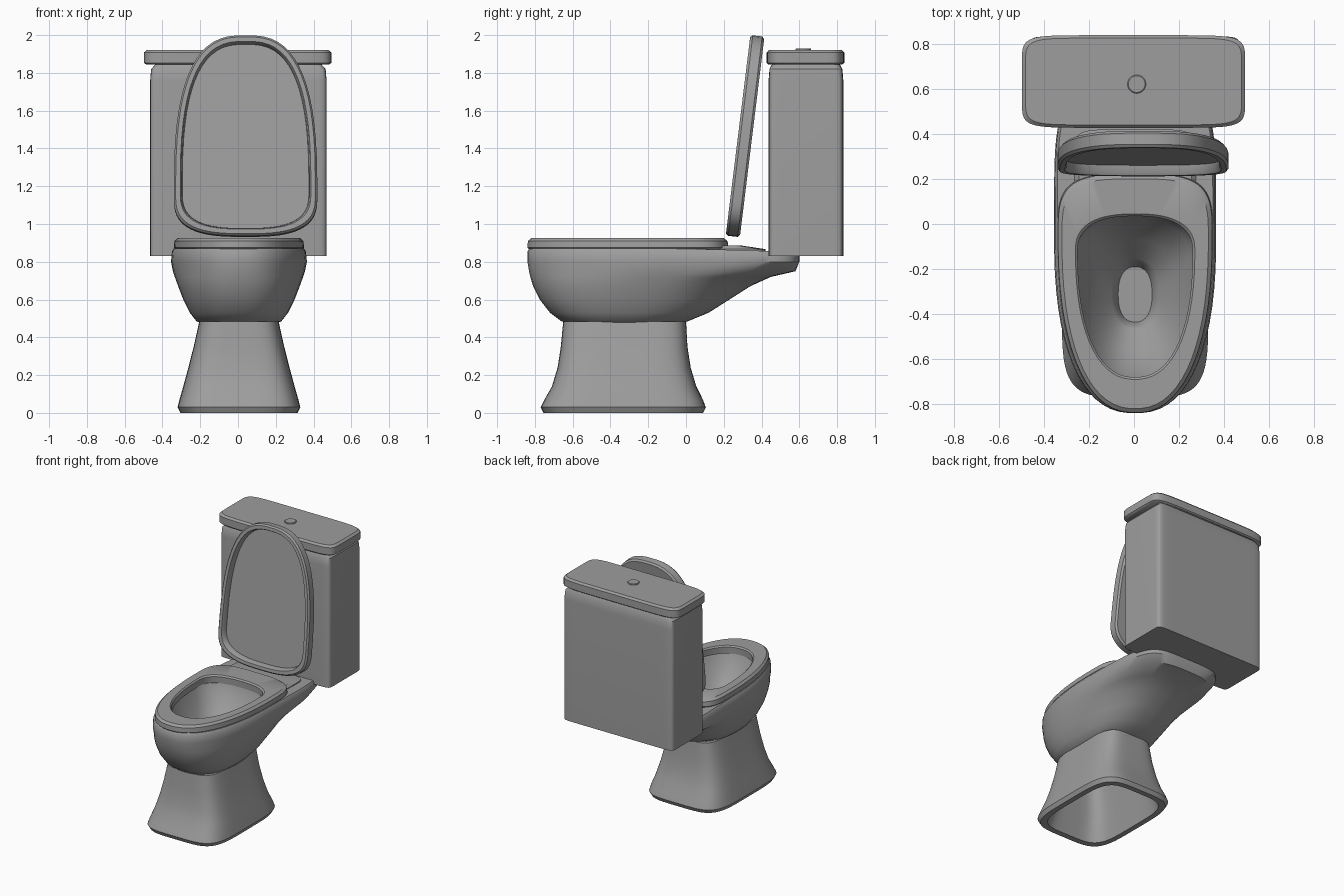
import bpy, bmesh, math
from mathutils import Matrix

if "Cube" in bpy.data.objects:
    bpy.data.objects.remove(bpy.data.objects["Cube"], do_unlink=True)

SEGMENTS = 64
GREY = (0.34, 0.34, 0.34, 1)
ceramic = bpy.data.materials.new("grey ceramic")
ceramic.use_nodes = True
ceramic.diffuse_color = GREY
ceramic.node_tree.nodes["Principled BSDF"].inputs["Base Color"].default_value = GREY


def power(value, n):
    return math.copysign(abs(value) ** (2 / n), value)


def ring(z, hw, y0, y1, f=0.5, n0=2.4, n1=2.4, cx=0.005):
    """Egg outline: widest at fraction f of its length, n0/n1 square off the ends."""
    yc = y0 + f * (y1 - y0)
    points = []
    for i in range(SEGMENTS):
        t = math.tau * (i + 0.5) / SEGMENTS
        c, s = math.cos(t), math.sin(t)
        n, length = (n1, y1 - yc) if s > 0 else (n0, yc - y0)
        points.append((cx + hw * power(c, n), yc + length * power(s, n), z))
    return points


def loft(name, rings, closed=False, matrix=None, angle=35):
    """Skin a stack of rings; cap both ends, or join them if closed."""
    bm = bmesh.new()
    loops = [[bm.verts.new(p) for p in r] for r in rings]
    pairs = list(zip(loops, loops[1:]))
    if closed:
        pairs.append((loops[-1], loops[0]))
    else:
        bm.faces.new(loops[0])
        bm.faces.new(loops[-1])
    for a, b in pairs:
        for i in range(SEGMENTS):
            j = (i + 1) % SEGMENTS
            bm.faces.new((a[i], a[j], b[j], b[i]))
    bmesh.ops.recalc_face_normals(bm, faces=bm.faces)
    if matrix:
        bm.transform(matrix)
    mesh = bpy.data.meshes.new(name)
    bm.to_mesh(mesh)
    bm.free()
    mesh.materials.append(ceramic)
    obj = bpy.data.objects.new(name, mesh)
    bpy.context.collection.objects.link(obj)
    bpy.ops.object.select_all(action="DESELECT")
    obj.select_set(True)
    bpy.context.view_layer.objects.active = obj
    bpy.ops.object.shade_smooth_by_angle(angle=math.radians(angle))
    return obj


# Hollow flared pedestal: inside wall, foot, then outside wall
foot = dict(n0=4.5, n1=4.5)
loft("pedestal", [
    ring(0.45, 0.16, -0.60, -0.06, **foot),
    ring(0.20, 0.22, -0.64, -0.01, **foot),
    ring(0.00, 0.27, -0.71, 0.05, **foot),
    ring(0.00, 0.31, -0.755, 0.09, **foot),
    ring(0.03, 0.325, -0.77, 0.105, **foot),
    ring(0.07, 0.315, -0.75, 0.09, **foot),
    ring(0.14, 0.295, -0.71, 0.055, **foot),
    ring(0.24, 0.268, -0.68, 0.025, **foot),
    ring(0.35, 0.24, -0.663, 0.008, **foot),
    ring(0.485, 0.21, -0.65, 0.0, **foot),
])

# Bowl: outside with the rear shelf, rim, then the basin down to the drain
bowl = [
    ring(0.47, 0.19, -0.58, -0.08),
    ring(0.485, 0.225, -0.66, 0.01),
    ring(0.53, 0.26, -0.72, 0.12),
    ring(0.60, 0.295, -0.775, 0.23),
    ring(0.67, 0.322, -0.81, 0.34, 0.52),
    ring(0.72, 0.34, -0.825, 0.45, 0.53, n1=2.8),
    ring(0.75, 0.35, -0.832, 0.58, 0.54, n1=3.5),
    ring(0.80, 0.36, -0.84, 0.60, 0.55, n1=5),
    ring(0.855, 0.355, -0.84, 0.60, 0.55, n1=5),
    ring(0.87, 0.345, -0.83, 0.595, 0.55, n1=5),
    ring(0.868, 0.27, -0.69, 0.045, 0.7),
    ring(0.80, 0.245, -0.665, 0.025, 0.7),
    ring(0.67, 0.17, -0.57, -0.07, 0.6),
    ring(0.585, 0.105, -0.465, -0.155),
    ring(0.565, 0.09, -0.45, -0.17),
    ring(0.51, 0.075, -0.435, -0.19),
]
# The rear shelf slopes down a little
for k in (8, 9):
    bowl[k] = [(x, y, z - 0.03 * max(0, y)) for x, y, z in bowl[k]]
loft("bowl", bowl)

# Seat ring resting on the rim
outer = dict(f=0.74, n0=2.3, n1=3.6)
inner = dict(f=0.78, n0=2.3, n1=2.5)
loft("seat", [
    ring(0.865, 0.335, -0.83, 0.215, **outer),
    ring(0.875, 0.345, -0.84, 0.225, **outer),
    ring(0.91, 0.342, -0.838, 0.22, **outer),
    ring(0.925, 0.325, -0.82, 0.20, **outer),
    ring(0.925, 0.265, -0.69, 0.045, **inner),
    ring(0.915, 0.255, -0.68, 0.035, **inner),
    ring(0.865, 0.258, -0.682, 0.037, **inner),
], closed=True)

# Low hinge plate behind the seat
loft("hinge_plate", [
    ring(0.84, 0.27, 0.12, 0.42, n0=6, n1=6),
    ring(0.867, 0.27, 0.12, 0.42, n0=6, n1=6),
    ring(0.885, 0.25, 0.14, 0.30, n0=6, n1=6),
])

# Raised lid: a shallow tray drawn flat, then tilted up
def lid_ring(depth, inset):
    return ring(depth, 0.38 - inset, inset, 1.07 - inset, 0.2, 2.9, 2.75, cx=0.04)


loft("lid", [lid_ring(d, i) for d, i in (
    (0.0, 0.012), (0.012, 0.0), (0.062, 0.0), (0.075, 0.01),
    (0.075, 0.034), (0.065, 0.04), (0.03, 0.045))],
    matrix=Matrix.Translation((0, 0.285, 0.93)) @ Matrix.Rotation(math.radians(83), 4, "X"))

# Cistern, its cover and the flush button
square = dict(n0=18, n1=18, cx=0.002)
loft("cistern", [
    ring(0.83, 0.467, 0.437, 0.833, **square),
    ring(1.76, 0.467, 0.437, 0.833, **square),
    ring(1.82, 0.462, 0.442, 0.828, **square),
    ring(1.845, 0.44, 0.455, 0.815, **square),
])
cover = dict(n0=8, n1=8, cx=-0.002)
loft("cistern_cover", [
    ring(1.845, 0.485, 0.435, 0.828, **cover),
    ring(1.853, 0.496, 0.427, 0.838, **cover),
    ring(1.908, 0.496, 0.427, 0.838, **cover),
    ring(1.922, 0.48, 0.44, 0.825, **cover),
])
disc = dict(n0=2, n1=2, cx=0.012)
loft("flush_button", [
    ring(1.91, 0.041, 0.58, 0.662, **disc),
    ring(1.927, 0.041, 0.58, 0.662, **disc),
    ring(1.93, 0.037, 0.584, 0.658, **disc),
])
